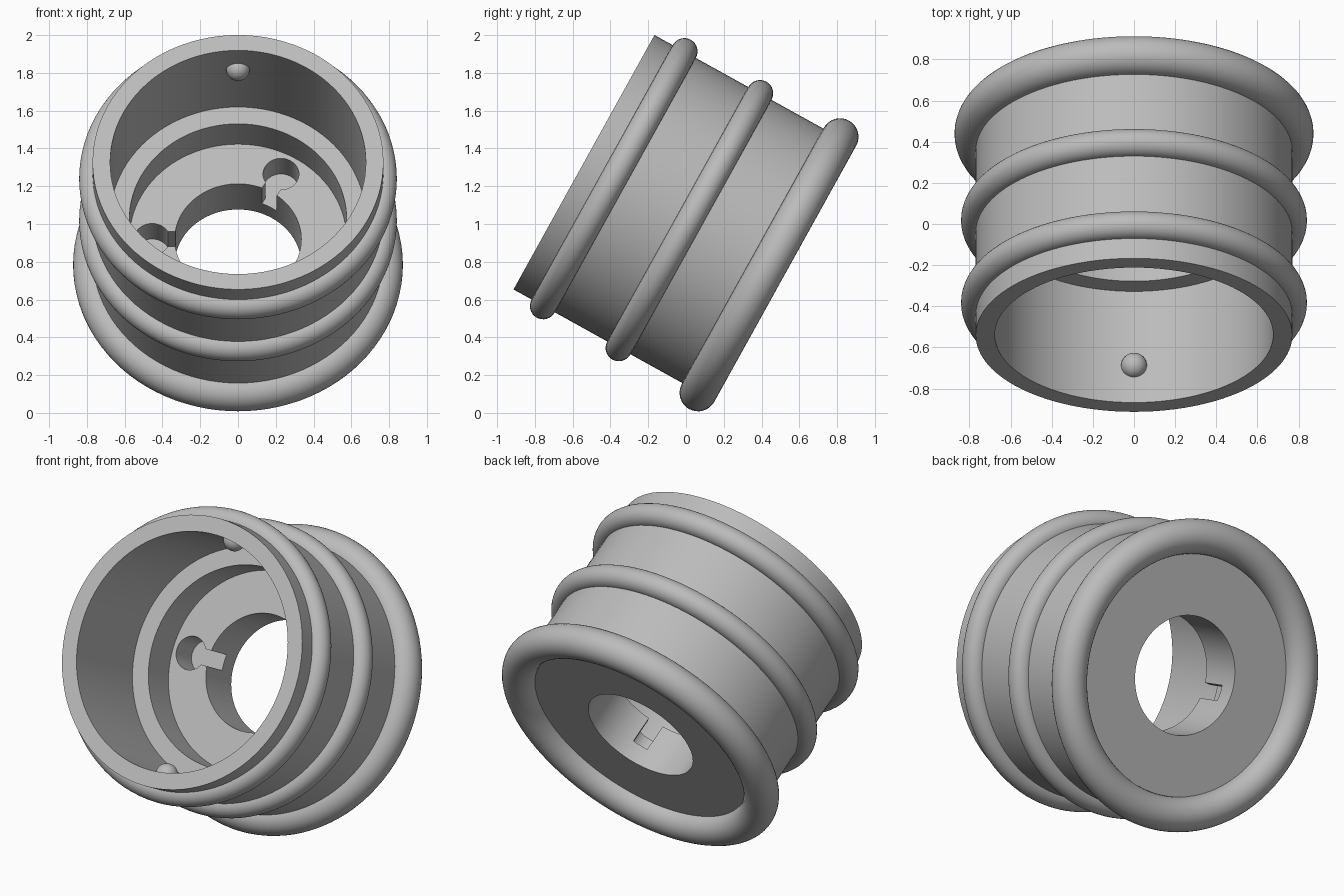
import bpy, bmesh
from math import cos, sin, tau, radians
from mathutils import Matrix, Vector

old = bpy.data.objects.get("Cube")
if old:
    bpy.data.objects.remove(old, do_unlink=True)

# Local frame: origin at the centre of the open mouth, z pointing out of it
TILT = Matrix.Translation((0, -0.54, 1.327)) @ Matrix.Rotation(radians(61), 4, 'X')
SEGMENTS = 96

grey = bpy.data.materials.new("plain grey")
grey.use_nodes = True
grey.diffuse_color = (0.5, 0.5, 0.5, 1)
grey.node_tree.nodes["Principled BSDF"].inputs["Base Color"].default_value = (0.5, 0.5, 0.5, 1)


def make_object(name, bm):
    bmesh.ops.recalc_face_normals(bm, faces=bm.faces)
    mesh = bpy.data.meshes.new(name)
    bm.to_mesh(mesh)
    bm.free()
    mesh.materials.append(grey)
    obj = bpy.data.objects.new(name, mesh)
    obj.matrix_world = TILT
    bpy.context.collection.objects.link(obj)
    return obj


def lathe(name, profile):
    """Revolve a closed (radius, height) outline around local z."""
    bm = bmesh.new()
    loops = []
    for i in range(SEGMENTS):
        a = tau * i / SEGMENTS
        loops.append([bm.verts.new((r * cos(a), r * sin(a), z)) for r, z in profile])
    n = len(profile)
    for i in range(SEGMENTS):
        p, q = loops[i], loops[(i + 1) % SEGMENTS]
        for j in range(n):
            k = (j + 1) % n
            bm.faces.new((p[j], q[j], q[k], p[k]))
    return make_object(name, bm)


def smooth(obj):
    bpy.ops.object.select_all(action='DESELECT')
    obj.select_set(True)
    bpy.context.view_layer.objects.active = obj
    bpy.ops.object.shade_smooth_by_angle(angle=radians(30))


def cut(obj, cutter):
    cutter.hide_render = True
    mod = obj.modifiers.new("cut", 'BOOLEAN')
    mod.operation = 'DIFFERENCE'
    mod.solver = 'EXACT'
    mod.object = cutter
    bpy.ops.object.select_all(action='DESELECT')
    bpy.context.view_layer.objects.active = obj
    bpy.ops.object.modifier_apply(modifier=mod.name)
    bpy.data.objects.remove(cutter, do_unlink=True)


# Stepped hollow body
body = lathe("body", [(0.77, 0), (0.77, -1.12), (0.335, -1.12), (0.335, -0.84),
                      (0.575, -0.84), (0.575, -0.618), (0.677, -0.618), (0.677, 0)])

# Three keyhole pockets in the floor, each open to the central hole
TOP, BOTTOM = -0.75, -1.01
for angle in (60, 180, 300):
    turn = Matrix.Rotation(radians(angle), 4, 'Z')
    mid = (TOP + BOTTOM) / 2
    bm = bmesh.new()
    bmesh.ops.create_cone(bm, cap_ends=True, segments=40, radius1=0.095, radius2=0.095,
                          depth=TOP - BOTTOM,
                          matrix=turn @ Matrix.Translation((0.455, 0, mid)))
    cut(body, make_object("pocket_cutter", bm))
    bm = bmesh.new()
    bmesh.ops.create_cube(bm, size=1, matrix=turn @ Matrix.Translation((0.36, 0, mid))
                          @ Matrix.Diagonal((0.18, 0.09, TOP - BOTTOM, 1)))
    cut(body, make_object("notch_cutter", bm))
smooth(body)

# Rounded bands around the outside
for name, radius, tube, depth in (("front_band", 0.771, 0.07, 0.18),
                                  ("middle_band", 0.771, 0.07, 0.638),
                                  ("back_band", 0.775, 0.098, 1.12)):
    circle = [(radius + tube * cos(tau * i / 32), tube * sin(tau * i / 32) - depth)
              for i in range(32)]
    smooth(lathe(name, circle))

# Small locking bumps on the inner wall near the mouth
for name, side in (("upper_bump", 1), ("lower_bump", -1)):
    bm = bmesh.new()
    bmesh.ops.create_uvsphere(bm, u_segments=32, v_segments=16, radius=0.063,
                              matrix=Matrix.Translation((0, side * 0.677, -0.205)))
    smooth(make_object(name, bm))
